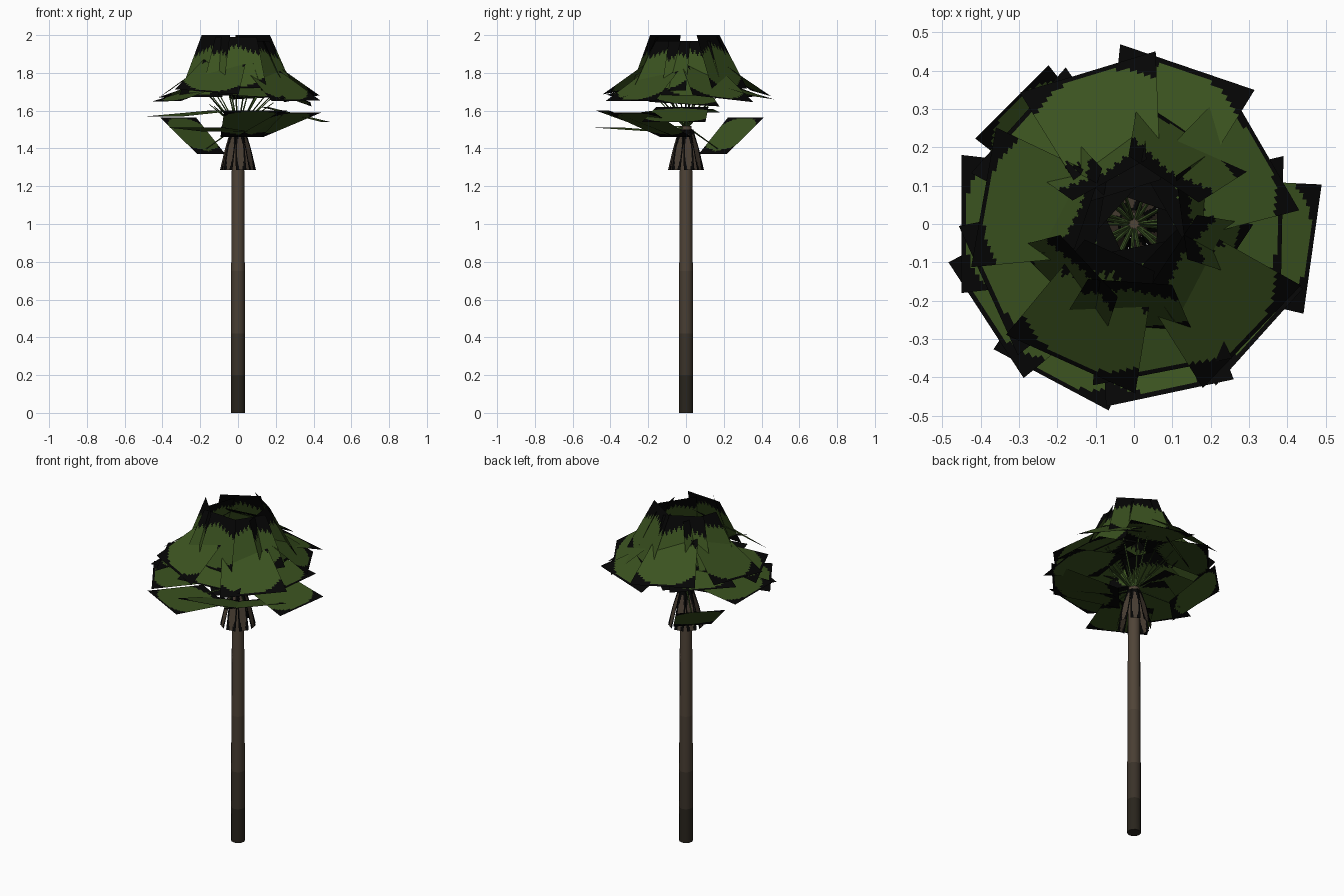
import bpy, bmesh, math, random
from mathutils import Vector

if "Cube" in bpy.data.objects:
    bpy.data.objects.remove(bpy.data.objects["Cube"])
random.seed(4)

def material(name, rgb):
    m = bpy.data.materials.new(name)
    m.diffuse_color = (*rgb, 1)
    m.use_nodes = True
    m.node_tree.nodes["Principled BSDF"].inputs["Base Color"].default_value = m.diffuse_color
    return m

GREEN = material("leaf green", (0.043, 0.085, 0.014))
BLACK = material("leaf edge black", (0.0015, 0.0015, 0.0015))
STALK = material("stalk green", (0.043, 0.085, 0.018))
BARKS = [material(n, c) for n, c in [
    ("bark brown", (0.080, 0.058, 0.039)), ("mid bark", (0.066, 0.048, 0.033)),
    ("lower bark", (0.042, 0.032, 0.022)), ("dark bark", (0.022, 0.018, 0.012))]]

def finish(name, bm, mats):
    me = bpy.data.meshes.new(name)
    bm.to_mesh(me)
    bm.free()
    for m in mats:
        me.materials.append(m)
    ob = bpy.data.objects.new(name, me)
    bpy.context.collection.objects.link(ob)
    return ob

def card(bm, az, r0, z0, r1, z1, w0, w1, rule, roll=0.0, nu=40, nv=30):
    """Flat card running outwards from (r0, z0) to (r1, z1); rule picks the colour."""
    a = math.radians(az)
    out, side = Vector((math.cos(a), math.sin(a), 0)), Vector((-math.sin(a), math.cos(a), 0))
    grid = []
    for j in range(nv + 1):
        t = j / nv
        w = w0 + (w1 - w0) * t
        row = []
        for i in range(nu + 1):
            u = 2 * i / nu - 1
            p = out * (r0 + (r1 - r0) * t) + side * (u * w / 2)
            p.z = z0 + (z1 - z0) * t + roll * u * w / 2
            row.append(bm.verts.new(p))
        grid.append(row)
    for j in range(nv):
        for i in range(nu):
            f = bm.faces.new((grid[j][i], grid[j + 1][i], grid[j + 1][i + 1], grid[j][i + 1]))
            f.material_index = rule((2 * i + 1) / nu - 1, (j + 0.5) / nv, i)

# Leaf colouring: rounded outer end, ragged finger tips at the inner end
def leaf_rule(u, t, i):
    ragged = 0.12 + 0.18 * abs(u) + (0, 0.05, 0.09, 0.05)[i % 4]
    return 1 if t < ragged or t > 0.98 - 0.2 * abs(u) ** 2.2 else 0

def cupped_rule(u, t, i):
    return 1 if t > 0.98 - 0.2 * abs(u) ** 2.5 or t < 0.08 + 0.12 * abs(u) else 0

# Tapered trunk, darker towards the base
bm = bmesh.new()
levels = [(0, .038), (.2, .037), (.42, .037), (.75, .036), (1.1, .034), (1.3, .033), (1.52, .03)]
N = 12
rings = [[bm.verts.new((r * math.cos(2 * math.pi * k / N), r * math.sin(2 * math.pi * k / N), z))
          for k in range(N)] for z, r in levels]
for j in range(len(rings) - 1):
    for k in range(N):
        f = bm.faces.new((rings[j][k], rings[j][(k + 1) % N], rings[j + 1][(k + 1) % N], rings[j + 1][k]))
        f.material_index = max(0, 3 - j)
        f.smooth = True
bm.faces.new(rings[-1])
bm.faces.new(rings[0][::-1]).material_index = 3
finish("trunk", bm, BARKS)

# Skirt of dead leaves hanging around the trunk top
bm = bmesh.new()
def skirt_rule(u, t, i):
    return 0 if abs(u) < 0.7 * math.sin(math.pi * min(1, t * 0.9)) and t > 0.12 else 1
for k in range(8):
    a = 45 * k + 10
    card(bm, a, .035, 1.5, .065, 1.40, .035, .05, lambda u, t, i: skirt_rule(u, t * .47, i), nu=12, nv=8)
    card(bm, a, .065, 1.40, .092, 1.285, .05, .056, lambda u, t, i: skirt_rule(u, .47 + t * .53, i), nu=12, nv=10)
finish("dead_leaf_skirt", bm, [BARKS[1], BLACK])

stalk_ends = []

# Steep crown leaves
bm = bmesh.new()
for k in range(7):
    az = 360 / 7 * k + 12 + random.uniform(-8, 8)
    r0, r1 = random.uniform(.12, .17), random.uniform(.23, .28)
    z1 = random.uniform(1.66, 1.73)
    card(bm, az, r0, (1.97, 2.0, 1.99)[k % 3], r1, z1, .22, .34, leaf_rule)
    stalk_ends.append((az, r1 - .03, z1 + .03))
finish("crown_leaves", bm, [GREEN, BLACK])

# Spreading leaves, alternately flatter and steeper, closing the crown inside
bm = bmesh.new()
for k in range(10):
    az = 36 * k + 30 + random.uniform(-6, 6)
    r1, z1 = random.uniform(.38, .44), random.uniform(1.63, 1.70)
    rise, r0 = (.11, .06) if k % 2 else (.22, .09)
    card(bm, az, r0, z1 + rise, r1, z1, .20, .37, leaf_rule, random.uniform(-.12, .12))
    stalk_ends.append((az, .2, z1 + rise * .6))
finish("spreading_leaves", bm, [GREEN, BLACK])

# Lowest leaves: some flat, some rising outwards
bm = bmesh.new()
for az, r0, z0, r1, z1, w0, w1 in [
        (180, .10, 1.61, .45, 1.59, .28, .36), (213, .10, 1.60, .46, 1.57, .28, .36),
        (242, .14, 1.49, .46, 1.51, .28, .34), (282, .07, 1.46, .45, 1.60, .22, .34),
        (318, .08, 1.46, .44, 1.59, .22, .34), (352, .14, 1.62, .47, 1.54, .28, .34),
        (135, .20, 1.37, .45, 1.565, .21, .27)]:
    card(bm, az, r0, z0, r1, z1, w0, w1, cupped_rule)
    stalk_ends.append((az, r0 + .05, z0 + .02))
finish("lower_leaves", bm, [GREEN, BLACK])

# Thin stalks from the trunk top to every leaf
bm = bmesh.new()
for az, r, z in stalk_ends:
    a = math.radians(az)
    out, side = Vector((math.cos(a), math.sin(a), 0)), Vector((-math.sin(a), math.cos(a), 0))
    p, q = out * .01 + Vector((0, 0, 1.51)), out * r + Vector((0, 0, z))
    low = [bm.verts.new(p + side * .005), bm.verts.new(p - side * .005), bm.verts.new(p + Vector((0, 0, .009)))]
    high = [bm.verts.new(q + side * .003), bm.verts.new(q - side * .003), bm.verts.new(q + Vector((0, 0, .005)))]
    for k in range(3):
        bm.faces.new((low[k], low[(k + 1) % 3], high[(k + 1) % 3], high[k]))
finish("leaf_stalks", bm, [STALK])
